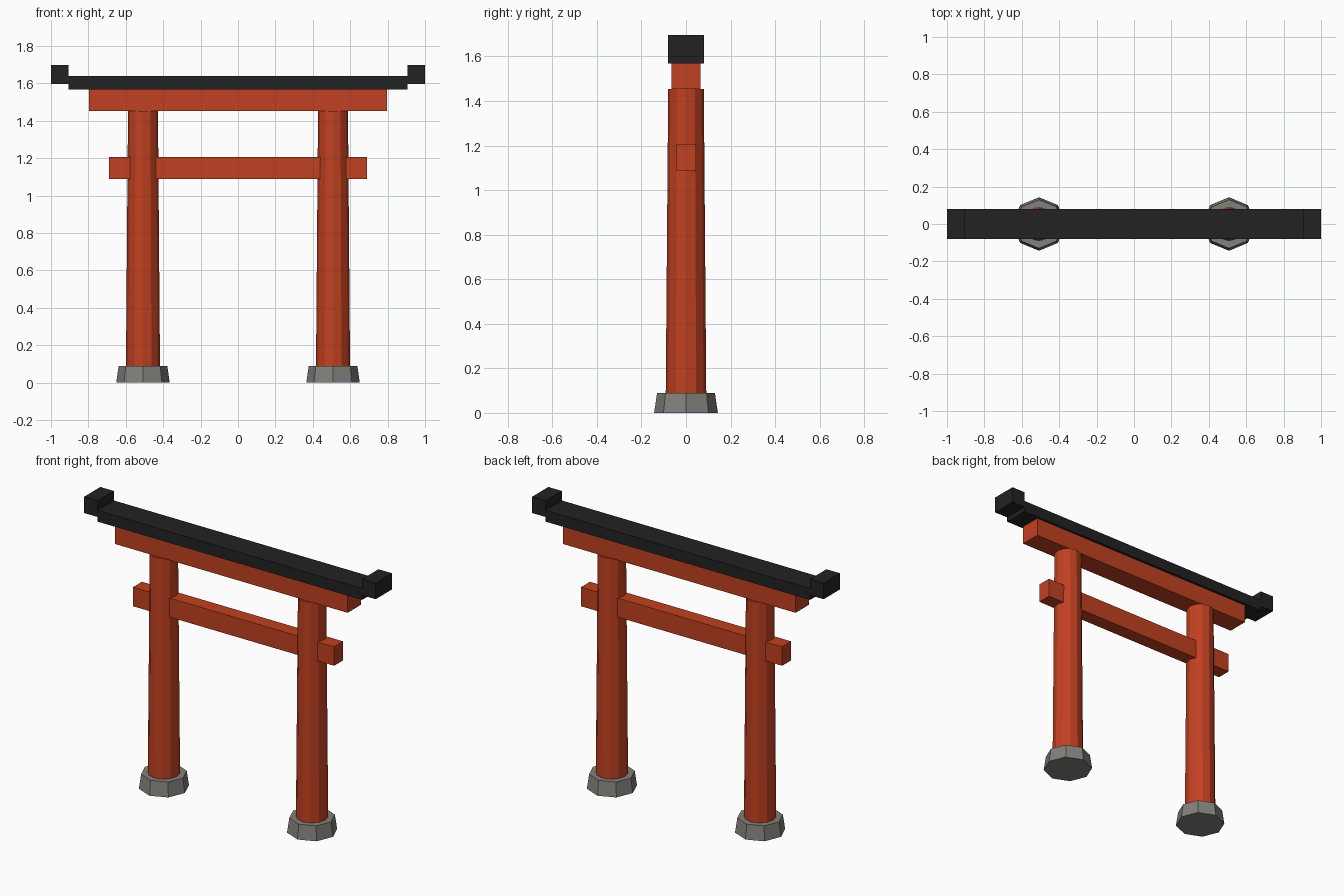
import bpy

if "Cube" in bpy.data.objects:
    bpy.data.objects.remove(bpy.data.objects["Cube"])


def material(name, rgb):
    m = bpy.data.materials.new(name)
    m.diffuse_color = (*rgb, 1)
    m.use_nodes = True
    m.node_tree.nodes["Principled BSDF"].inputs["Base Color"].default_value = m.diffuse_color
    return m


RED = material("vermilion", (0.53, 0.052, 0.015))
BLACK = material("black", (0.016, 0.016, 0.016))
STONE = material("grey stone", (0.22, 0.215, 0.20))


def finish(name, mat):
    ob = bpy.context.object
    ob.name = name
    ob.data.materials.append(mat)
    return ob


def beam(name, mat, x0, x1, half_y, z0, z1):
    bpy.ops.mesh.primitive_cube_add(size=1, location=((x0 + x1) / 2, 0, (z0 + z1) / 2))
    ob = finish(name, mat)
    ob.scale = (x1 - x0, 2 * half_y, z1 - z0)
    bpy.ops.object.transform_apply(location=False, rotation=False, scale=True)


def taper(name, mat, sides, x, r0, r1, z0, z1):
    bpy.ops.mesh.primitive_cone_add(vertices=sides, radius1=r0, radius2=r1,
                                    depth=z1 - z0, location=(x, 0, (z0 + z1) / 2))
    finish(name, mat)


# Posts on octagonal stone footings
for side, s in (("left", -1), ("right", 1)):
    taper(side + "_footing", STONE, 8, s * 0.508, 0.143, 0.13, 0, 0.09)
    taper(side + "_post", RED, 12, s * 0.508, 0.091, 0.08, 0.09, 1.453)
    # Raised roof end block
    xs = sorted((s * 0.907, s * 1.0))
    beam(side + "_roof_end", BLACK, *xs, 0.08, 1.597, 1.697)

# Horizontal beams
beam("tie_beam", RED, -0.69, 0.69, 0.044, 1.088, 1.206)
beam("lintel", RED, -0.797, 0.797, 0.065, 1.453, 1.57)
beam("roof_beam", BLACK, -0.907, 0.907, 0.08, 1.568, 1.638)
